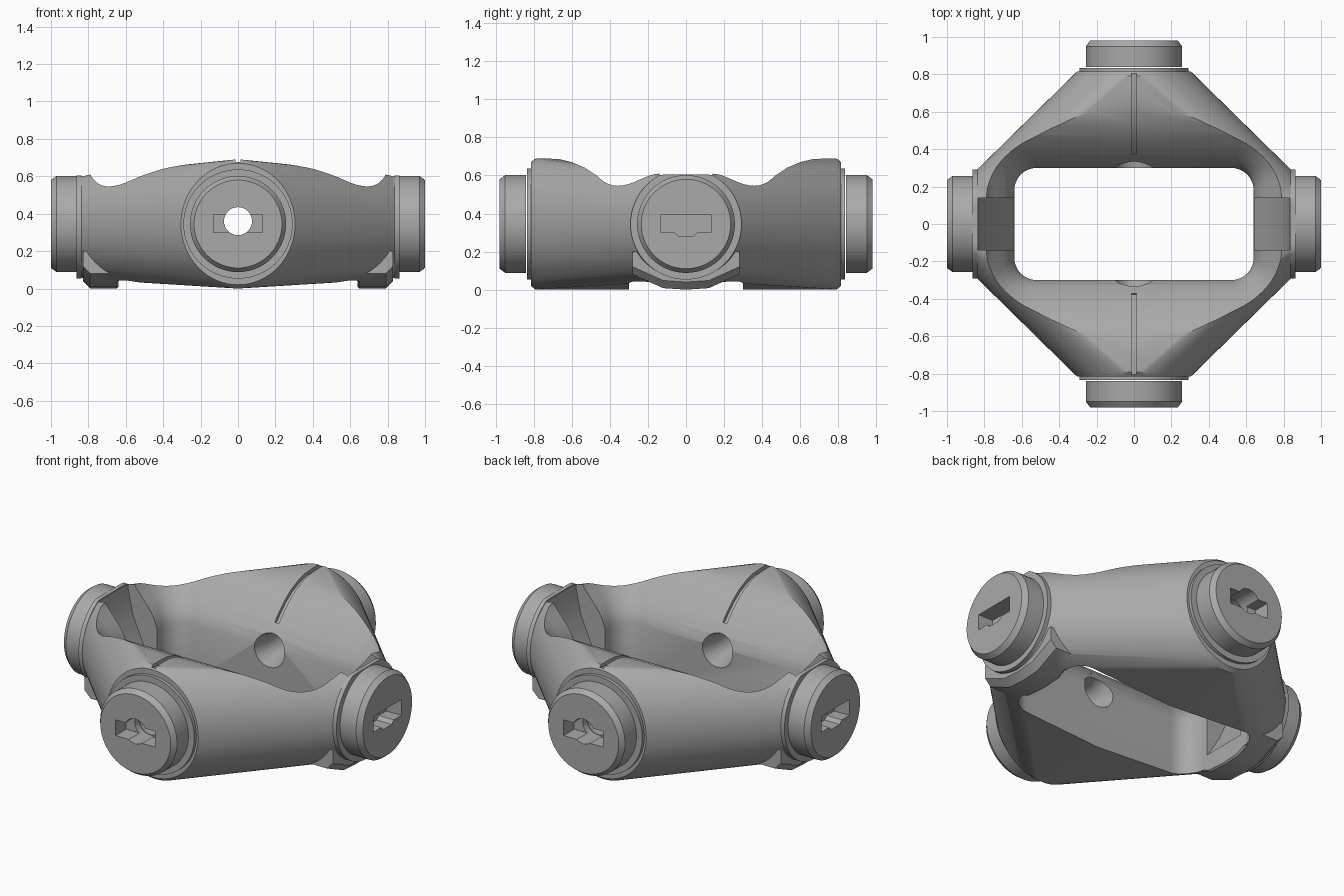
import bpy, bmesh, math
from mathutils import Matrix

old = bpy.data.objects.get("Cube")
if old:
    bpy.data.objects.remove(old)

grey = bpy.data.materials.new("satin grey")
grey.use_nodes = True
tone = (0.4, 0.4, 0.4, 1)
grey.diffuse_color = tone
grey.node_tree.nodes["Principled BSDF"].inputs["Base Color"].default_value = tone

MID = 0.345  # height of the port axes


def finish(name, bm):
    bmesh.ops.recalc_face_normals(bm, faces=bm.faces)
    mesh = bpy.data.meshes.new(name)
    bm.to_mesh(mesh)
    bm.free()
    mesh.materials.append(grey)
    obj = bpy.data.objects.new(name, mesh)
    bpy.context.collection.objects.link(obj)
    return obj


def loft(name, rings):
    """Solid skinned through equal-length rings of points."""
    bm = bmesh.new()
    loops = [[bm.verts.new(p) for p in ring] for ring in rings]
    for a, b in zip(loops, loops[1:]):
        for i in range(len(a)):
            j = (i + 1) % len(a)
            bm.faces.new((a[i], a[j], b[j], b[i]))
    bm.faces.new(loops[0])
    bm.faces.new(loops[-1])
    return finish(name, bm)


def disc(dist, rx, rz, turn, top=9, n=64, mid=MID):
    """Ring of points facing outward; turn counts quarter turns from +y."""
    rot = Matrix.Rotation(-turn * math.pi / 2, 3, "Z")
    pts = []
    for i in range(n):
        a = 2 * math.pi * i / n
        p = (rx * math.sin(a), dist, min(mid + rz * math.cos(a), top))
        pts.append(rot @ bpy_vec(p))
    return pts


def bpy_vec(p):
    return Matrix.Translation(p).to_translation()


def prism(name, profile, half, turn):
    """Extrude an (outward, height) profile sideways by +-half."""
    rot = Matrix.Rotation(-turn * math.pi / 2, 3, "Z")
    return loft(name, [[rot @ bpy_vec((s, d, z)) for d, z in profile]
                       for s in (-half, half)])


def apply_bool(obj, other, op):
    mod = obj.modifiers.new("cut", "BOOLEAN")
    mod.operation, mod.solver, mod.object = op, "EXACT", other
    bpy.context.view_layer.objects.active = obj
    bpy.ops.object.modifier_apply(modifier=mod.name)
    bpy.data.objects.remove(other)


def smooth(obj):
    bpy.ops.object.select_all(action="DESELECT")
    obj.select_set(True)
    bpy.context.view_layer.objects.active = obj
    bpy.ops.object.shade_smooth_by_angle(angle=math.radians(28))


# Outer skin: hull around the four port discs
bm = bmesh.new()
for turn in range(4):
    if turn % 2:
        rings = [disc(0.81, 0.30, 0.295, turn, 0.608), disc(0.84, 0.29, 0.285, turn, 0.6)]
    else:
        rings = [disc(0.79, 0.315, MID, turn), disc(0.815, 0.305, 0.325, turn)]
    for p in sum(rings, []):
        bm.verts.new(p)
hull = bmesh.ops.convex_hull(bm, input=bm.verts)
inner = [v for v in hull["geom_interior"] if isinstance(v, bmesh.types.BMVert)]
bmesh.ops.delete(bm, geom=inner, context="VERTS")
body = finish("yoke_body", bm)

# Feet under the two side ports
for turn in (1, 3):
    foot = [(-0.28, 0.08), (-0.12, 0.008), (0, 0), (0.12, 0.008), (0.28, 0.08),
            (0.28, 0.2), (-0.28, 0.2)]
    rot = Matrix.Rotation(-turn * math.pi / 2, 3, "Z")
    rings = [[rot @ bpy_vec((s, d, z + lift * (z < 0.1))) for s, z in foot]
             for d, lift in ((0.62, 0.025), (0.65, 0), (0.79, 0), (0.83, 0.04))]
    apply_bool(body, loft("foot", rings), "UNION")

# Central opening, flaring outward towards the top
levels = [(-0.1, 0.64, 0.30, 0.12), (0.38, 0.64, 0.30, 0.12), (0.44, 0.66, 0.325, 0.13),
          (0.5, 0.70, 0.37, 0.15), (0.55, 0.745, 0.415, 0.18), (0.6, 0.785, 0.47, 0.22),
          (0.64, 0.80, 0.53, 0.25), (0.67, 0.81, 0.60, 0.28), (0.685, 0.82, 0.66, 0.3),
          (0.69, 0.83, 0.74, 0.3), (0.8, 0.83, 0.76, 0.3)]
rings = []
for z, hx, hy, r in levels:
    ring = []
    for q, (sx, sy) in enumerate(((1, 1), (-1, 1), (-1, -1), (1, -1))):
        for k in range(9):
            a = (q + k / 8) * math.pi / 2
            ring.append((sx * (hx - r) + r * math.cos(a), sy * (hy - r) + r * math.sin(a), z))
    rings.append(ring)
apply_bool(body, loft("opening_cutter", rings), "DIFFERENCE")

# Sloped pockets behind the side ports
for turn in (1, 3):
    pocket = [(0.6, 0.12), (0.645, 0.12), (0.73, 0.26), (0.80, 0.42), (0.835, 0.58),
              (0.835, 0.8), (0.6, 0.8)]
    apply_bool(body, prism("pocket_cutter", pocket, 0.14, turn), "DIFFERENCE")

# Seam grooves over the front and back arms, and round bores through them
curve = [(hy, z) for z, hx, hy, r in levels[3:9]] + [(0.80, 0.69)]
for turn in (0, 2):
    groove = [(d + 0.008, z - 0.02) for d, z in curve]
    groove += [(d - 0.02, z + 0.06) for d, z in reversed(curve)]
    apply_bool(body, prism("groove_cutter", groove, 0.014, turn), "DIFFERENCE")
    bore = [disc(d, r, r, turn, n=32, mid=0.36)
            for d, r in ((0.25, 0.105), (0.31, 0.1), (0.38, 0.075), (0.9, 0.075))]
    apply_bool(body, loft("bore_cutter", bore), "DIFFERENCE")
smooth(body)

# Port caps: collar, drum with chamfered rim, and a keyed slot
for turn, side in enumerate(("back", "left", "front", "right")):
    lateral = turn % 2
    end = 1.0 if lateral else 0.98
    top = 0.605 if lateral else 9
    start = 0.838 if lateral else 0.81
    collar = loft(side + "_collar", [disc(d, 0.292, 0.292, turn, top)
                                     for d in (start, start + 0.025)])
    cap = loft(side + "_cap", [disc(d, r, r, turn) for d, r in
                               ((0.84, 0.257), (end - 0.03, 0.257), (end, 0.235))])
    slot = [(end - 0.1, 0.30), (end + 0.1, 0.30), (end + 0.1, 0.395), (end - 0.1, 0.395)]
    apply_bool(cap, prism("slot_cutter", slot, 0.132, turn), "DIFFERENCE")
    if lateral:
        key = [[Matrix.Rotation(-turn * math.pi / 2, 3, "Z") @ bpy_vec((s, d, z))
                for s, z in ((-0.08, 0.32), (-0.04, 0.28), (0.04, 0.28), (0.08, 0.32))]
               for d in (end - 0.1, end + 0.1)]
    else:
        key = [disc(d, 0.075, 0.075, turn, n=32, mid=0.36) for d in (0.7, 1.1)]
        hole = [disc(d, 0.075, 0.075, turn, n=32, mid=0.36) for d in (0.7, 1.1)]
        apply_bool(collar, loft("hole_cutter", hole), "DIFFERENCE")
    apply_bool(cap, loft("key_cutter", key), "DIFFERENCE")
    smooth(collar)
    smooth(cap)
